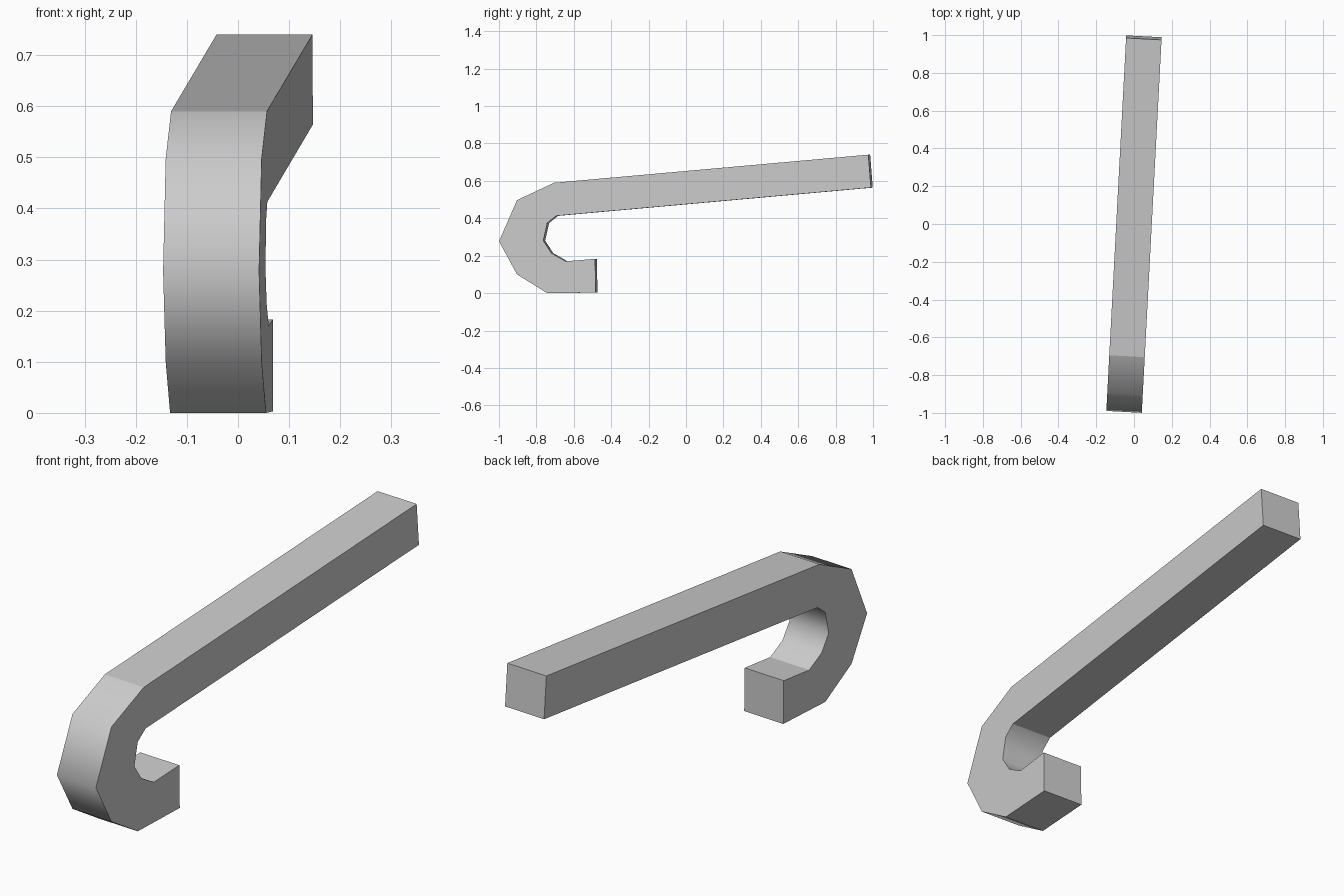
import bpy, bmesh, math
from mathutils import Matrix, Vector

cube = bpy.data.objects.get("Cube")
if cube:
    bpy.data.objects.remove(cube, do_unlink=True)

# Single grey finish
grey = bpy.data.materials.new("plain_grey")
grey.use_nodes = True
GREY = (0.6, 0.6, 0.6, 1.0)
grey.diffuse_color = GREY
grey.node_tree.nodes["Principled BSDF"].inputs["Base Color"].default_value = GREY

WIDTH = 0.188
TURN = math.radians(-3.03)

# Side profile (y, z): outer bend, hook tip, inner bend, straight arm end
outer_bend = [(-0.701, 0.59), (-0.90, 0.497), (-0.996, 0.277), (-0.90, 0.10), (-0.738, 0.0)]
hook_tip = [(-0.479, 0.003), (-0.482, 0.183)]
inner_bend = [(-0.639, 0.17), (-0.715, 0.213), (-0.759, 0.28), (-0.738, 0.375), (-0.69, 0.413)]
arm_end = [(0.995, 0.564), (0.981, 0.74)]
profile = outer_bend + hook_tip + inner_bend + arm_end

# Edges between these profile points belong to the rounded bends
count = len(profile)
inner_start = len(outer_bend) + len(hook_tip)
smooth_spans = set(range(len(outer_bend) - 1)) | set(
    range(inner_start, inner_start + len(inner_bend) - 1))

# Extrude the profile across its width
bm = bmesh.new()
right = [bm.verts.new((-WIDTH / 2, y, z)) for y, z in profile]
left = [bm.verts.new((WIDTH / 2, y, z)) for y, z in profile]
bm.faces.new(right)
bm.faces.new(left[::-1])
for i in range(count):
    j = (i + 1) % count
    face = bm.faces.new((right[i], left[i], left[j], right[j]))
    face.smooth = i in smooth_spans
bmesh.ops.recalc_face_normals(bm, faces=bm.faces)

# Keep edges crisp wherever a bend meets a flat face
for edge in bm.edges:
    edge.smooth = all(f.smooth for f in edge.link_faces)

# The whole piece is turned slightly about the vertical
bmesh.ops.rotate(bm, verts=bm.verts, cent=Vector(), matrix=Matrix.Rotation(TURN, 3, 'Z'))

mesh = bpy.data.meshes.new("hooked_bar")
bm.to_mesh(mesh)
bm.free()
mesh.materials.append(grey)
bar = bpy.data.objects.new("hooked_bar", mesh)
bpy.context.collection.objects.link(bar)
